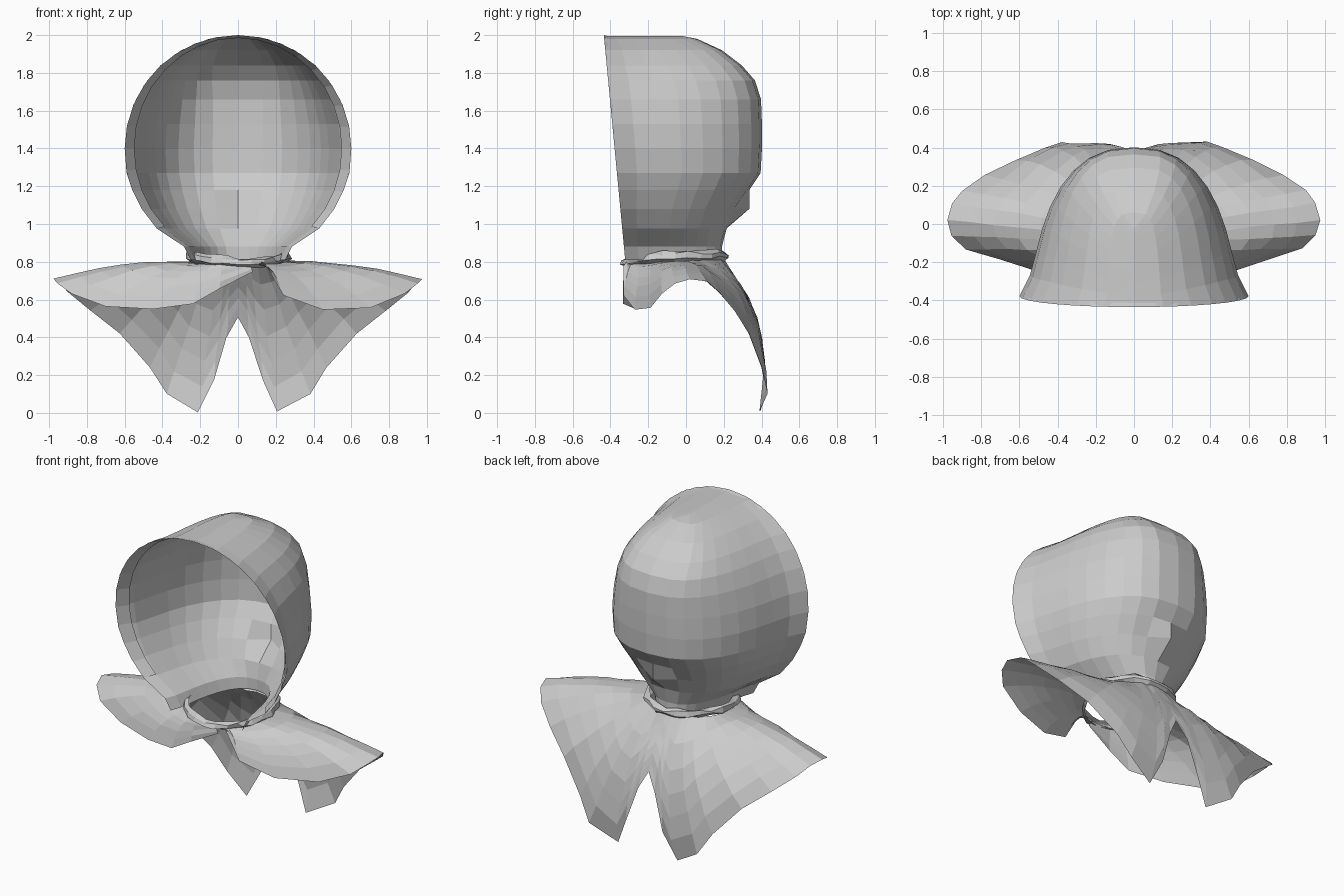
import bpy, bmesh, math, random
from mathutils import Vector

if "Cube" in bpy.data.objects:
    bpy.data.objects.remove(bpy.data.objects["Cube"])

random.seed(4)


def grid_object(name, rows, jitter=0.0, closed=False):
    """Skin a list of equal-length point rows into one flat-shaded cloth sheet."""
    bm = bmesh.new()
    vs = []
    for row in rows:
        vs.append([bm.verts.new(Vector(p) + Vector((random.uniform(-jitter, jitter),
                   random.uniform(-jitter, jitter), random.uniform(-jitter, jitter)))) for p in row])
    n = len(rows[0])
    for a, b in zip(vs, vs[1:]):
        for i in range(n if closed else n - 1):
            j = (i + 1) % n
            bm.faces.new((a[i], a[j], b[j], b[i]))
    bmesh.ops.remove_doubles(bm, verts=bm.verts, dist=0.0005)
    bmesh.ops.dissolve_degenerate(bm, edges=bm.edges, dist=0.0005)
    bmesh.ops.recalc_face_normals(bm, faces=bm.faces)
    me = bpy.data.meshes.new(name)
    bm.to_mesh(me)
    bm.free()
    ob = bpy.data.objects.new(name, me)
    bpy.context.collection.objects.link(ob)
    return ob


def rim_y(z):
    return -0.435 + (2 - z) * 0.095


# Hood: horizontal U-shaped rows (height, half width at rim, y of the back seam)
hood_levels = [(1.995, 0, -0.02), (1.98, .155, .06), (1.92, .30, .19), (1.84, .41, .295), (1.76, .48, .365),
               (1.66, .54, .397), (1.53, .585, .402), (1.40, .60, .402), (1.27, .59, .395),
               (1.18, .56, .335), (1.08, .51, .265), (.976, .43, .215), (.88, .285, .19), (.81, .25, .19)]
SEG = 9
rows = []
for z, w, yb in hood_levels:
    half = []
    power = 0.82 - 0.36 * max(0, (z - 1.6) / .4)      # fuller rows near the crown
    for i in range(SEG + 1):
        a = math.pi / 2 * (i / SEG) ** 1.1
        u = math.sin(a)
        x = w * max(0, math.cos(a)) ** power * (0.88 + 0.12 * (1 - u) ** 8)
        half.append((x, rim_y(z) + (yb - rim_y(z)) * u, z))
    half[-1] = (0, yb, z)
    if z == 1.08:                      # pinched fold low on the back seam
        half[-1] = (0, .335, z)
    rows.append([(-x, y, zz) for x, y, zz in half[:-1]] + half[::-1])
grid_object("hood", rows)

# Hem folded inwards along the face opening
hem = []
for r, dy in ((1.0, 0), (0.915, 0.065)):
    row = []
    for i in range(25):
        a = math.radians(-45 + 270 * i / 24)
        z = 1.4 + 0.6 * math.sin(a) * (r + .06 if r < 1 else 1)
        row.append((0.6 * r * math.cos(a), rim_y(z) + dy, z))
    hem.append(row)
grid_object("hood_hem", hem)

# Cape: neck angle from the front in degrees, then the hem point
cape_hem = [(45, .45, -.27, .55), (60, .70, -.19, .56), (72, .88, -.13, .63),
            (82, .955, -.06, .685), (91, .975, .02, .71), (101, .95, .11, .695),
            (110, .90, .175, .635), (118, .78, .255, .54), (127, .63, .335, .42),
            (138, .47, .40, .24), (148, .38, .43, .10),
            (157, .21, .39, .005), (165, .13, .42, .17), (172, .06, .40, .40), (180, 0, .375, .51)]
front_right = [(20, .16, -.33, .77), (30, .24, -.33, .62)]
front_left = [(-10, -.08, -.31, .745), (18, .10, -.335, .655), (30, .24, -.33, .575)]
# Side profile of the cape's back: height, y
back_profile = [(0, .39), (.08, .43), (.25, .42), (.45, .39), (.55, .36), (.65, .31), (.73, .25), (.85, .19)]


def back_y(z):
    for (z0, y0), (z1, y1) in zip(back_profile, back_profile[1:]):
        if z <= z1:
            return y0 + (y1 - y0) * (z - z0) / (z1 - z0)
    return .19


def neck_point(deg, scale=1.0, dz=0.0):
    a = math.radians(deg)
    return Vector((.255 * scale * math.sin(a), -.06 - .26 * scale * math.cos(a),
                   .80 - .015 * math.cos(a) + dz))


STEPS = 6


def cape_spoke(deg, x, y, z, side):
    n, h = neck_point(deg), Vector((x, y, z))
    back = max(0, -math.cos(math.radians(deg)))
    drop = (n - h).z
    weight = min(1, max(0, (back - .5) / .4))
    pts = []
    for k in range(STEPS + 1):
        t = k / STEPS
        p = n.lerp(h, t)
        b = 4 * t * (1 - t)
        p.y += b * .10 * back * min(1, drop / .5)
        p.z += b * (.015 + .03 * (1 - back) * min(1, drop / .2)) * (1 - weight)
        if 0 < k < STEPS:
            p.y += (back_y(p.z) - p.y) * weight
        pts.append((p.x * side, p.y, p.z))
    return pts


spokes = [cape_spoke(*s, -1) for s in front_left + cape_hem]
spokes += [cape_spoke(*s, 1) for s in (front_right + cape_hem)[-2::-1]]
grid_object("cape", spokes, jitter=0.004)

# Crumpled collar band where hood and cape meet
collar = []
for scale, dz in ((.97, -.01), (1.1, .012), (1.08, .035), (.98, .045)):
    ring = []
    for i in range(24):
        p = neck_point(i * 15, scale, dz)
        p.z += .02 * abs(math.sin(math.radians(i * 15))) - .01
        ring.append(p)
    collar.append(ring)
grid_object("collar", collar, jitter=0.011, closed=True)
